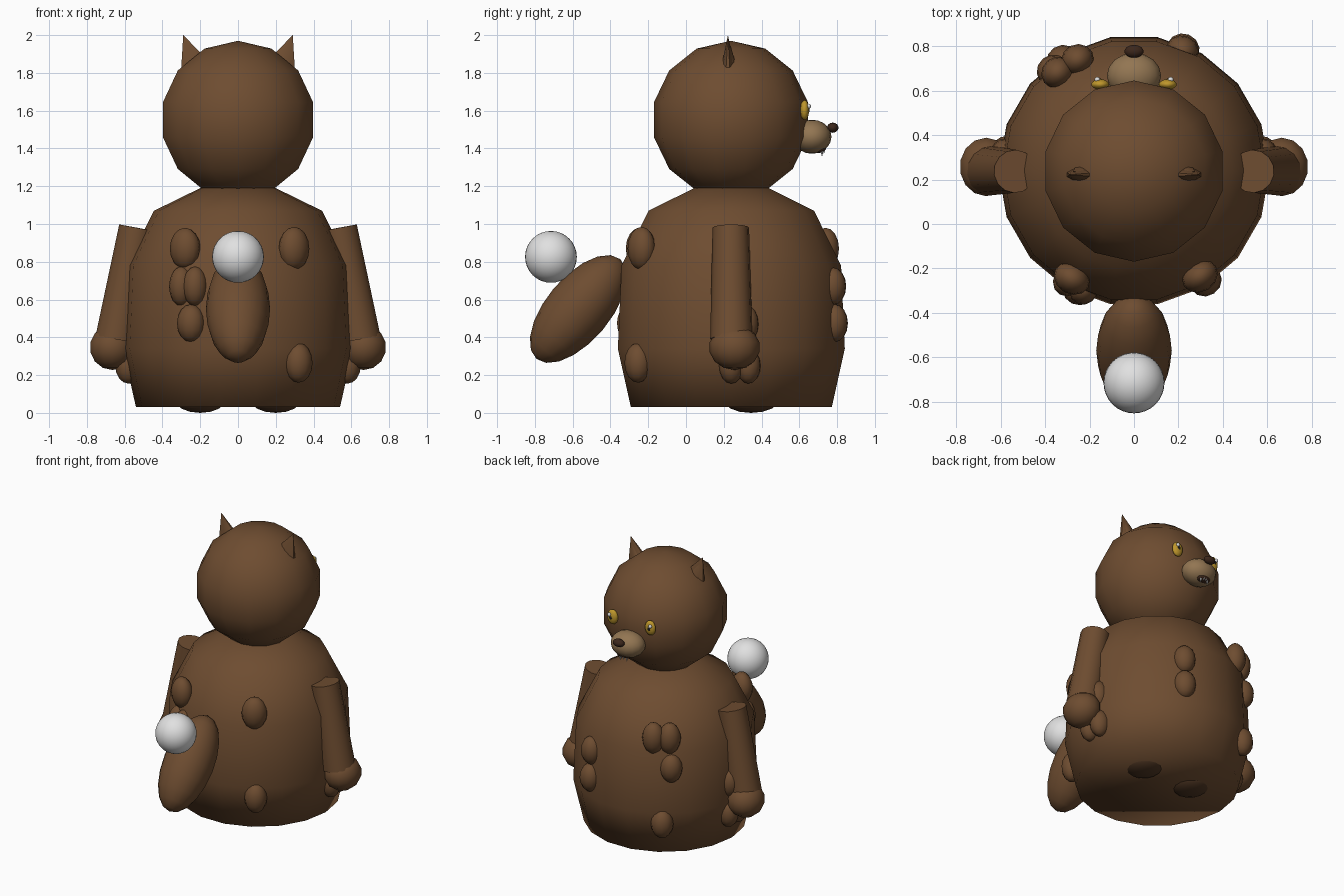
import bpy, bmesh
from math import radians, cos, sin, pi
from mathutils import Matrix, Vector

cube = bpy.data.objects.get("Cube")
if cube:
    bpy.data.objects.remove(cube)

AXIS_Y = 0.24  # the body's vertical axis


def material(name, rgb):
    m = bpy.data.materials.new(name)
    m.use_nodes = True
    m.diffuse_color = (*rgb, 1)
    m.node_tree.nodes["Principled BSDF"].inputs["Base Color"].default_value = (*rgb, 1)
    return m


BROWN = material("brown_fur", (0.155, 0.073, 0.03))
DARK = material("dark_brown", (0.045, 0.02, 0.011))
SOLE = material("sole_brown", (0.08, 0.038, 0.017))
TAN = material("tan_muzzle", (0.29, 0.18, 0.085))
YELLOW = material("yellow_eye", (0.52, 0.31, 0.025))
WHITE = material("white", (0.75, 0.75, 0.75))
BLACK = material("black_pupil", (0.01, 0.01, 0.01))


def finish(name, bm, mat, sharp=None):
    bmesh.ops.recalc_face_normals(bm, faces=bm.faces)
    me = bpy.data.meshes.new(name)
    bm.to_mesh(me)
    bm.free()
    ob = bpy.data.objects.new(name, me)
    bpy.context.collection.objects.link(ob)
    me.materials.append(mat)
    bpy.ops.object.select_all(action="DESELECT")
    bpy.context.view_layer.objects.active = ob
    ob.select_set(True)
    if sharp:
        bpy.ops.object.shade_smooth_by_angle(angle=radians(sharp))
    else:
        bpy.ops.object.shade_smooth()
    return ob


def ball(name, loc, radii, mat, rot=None, seg=14, rings=7):
    bm = bmesh.new()
    bmesh.ops.create_uvsphere(bm, u_segments=seg, v_segments=rings, radius=1)
    bm.transform(Matrix.LocRotScale(Vector(loc), rot, Vector(radii)))
    return finish(name, bm, mat)


def cone(name, start, end, r1, r2, mat, seg=14, flat=1.0):
    """Tapered tube from start to end, squashed along y by flat."""
    a, b = Vector(start), Vector(end)
    bm = bmesh.new()
    bmesh.ops.create_cone(bm, cap_ends=True, segments=seg, radius1=r1, radius2=r2,
                          depth=(b - a).length)
    turn = Vector((0, 0, 1)).rotation_difference(b - a)
    bm.transform(Matrix.LocRotScale((a + b) / 2, turn, Vector((1, flat, 1))))
    return finish(name, bm, mat, 40)


def lathe(name, profile, seg, mat):
    bm = bmesh.new()
    rings = [[bm.verts.new((r * cos(2 * pi * i / seg), AXIS_Y + r * sin(2 * pi * i / seg), z))
              for i in range(seg)] for r, z in profile]
    for low, high in zip(rings, rings[1:]):
        for i in range(seg):
            j = (i + 1) % seg
            bm.faces.new((low[i], low[j], high[j], high[i]))
    bm.faces.new(rings[0])
    bm.faces.new(rings[-1])
    return finish(name, bm, mat)


# Body and head
lathe("body", [(0.54, 0.03), (0.61, 0.34), (0.59, 0.78), (0.445, 1.07), (0.2, 1.19)], 18, BROWN)
ball("head", (0, 0.238, 1.552), (0.418, 0.418, 0.418), BROWN)

# Fur tufts around the body: angle, height, distance from axis, width, half height
TUFTS = [
    (240, 0.87, 0.56, 0.085, 0.11), (302, 0.87, 0.56, 0.085, 0.115),
    (239, 0.67, 0.58, 0.065, 0.105), (247, 0.67, 0.58, 0.065, 0.105),
    (245, 0.475, 0.59, 0.075, 0.1), (303, 0.265, 0.59, 0.075, 0.105),
    (68, 0.67, 0.58, 0.075, 0.1), (68, 0.475, 0.59, 0.075, 0.1),
    (128, 0.87, 0.56, 0.075, 0.11), (117, 0.87, 0.56, 0.075, 0.11),
    (129, 0.66, 0.58, 0.075, 0.1), (123, 0.26, 0.59, 0.075, 0.1),
    (0, 0.25, 0.58, 0.065, 0.095), (9, 0.25, 0.58, 0.065, 0.095), (8, 0.47, 0.58, 0.065, 0.1),
    (180, 0.25, 0.58, 0.065, 0.095), (171, 0.25, 0.58, 0.065, 0.095), (172, 0.47, 0.58, 0.065, 0.1),
]
for n, (deg, z, dist, wide, tall) in enumerate(TUFTS):
    a = radians(deg)
    ball(f"fur_tuft_{n + 1}", (dist * cos(a), AXIS_Y + dist * sin(a), z), (0.07, wide, tall),
         BROWN, Matrix.Rotation(a, 3, "Z").to_quaternion(), 12, 8)

# Tail with its white ball
ball("tail", (0, -0.57, 0.55), (0.17, 0.17, 0.345), BROWN,
     Matrix.Rotation(radians(-40), 3, "X").to_quaternion(), 16, 10)
ball("tail_ball", (0, -0.715, 0.826), (0.137, 0.137, 0.137), WHITE, None, 32, 16)

# Paired parts
for side, s in (("left", 1), ("right", -1)):
    cone(side + "_arm", (s * 0.535, 0.237, 0.98), (s * 0.645, 0.24, 0.39), 0.097, 0.112, BROWN)
    ball(side + "_hand", (s * 0.665, 0.257, 0.347), (0.122, 0.135, 0.12), BROWN)
    ball(side + "_foot", (s * 0.2, 0.345, 0.06), (0.13, 0.14, 0.06), SOLE)
    cone(side + "_ear", (s * 0.23, 0.222, 1.84), (s * 0.29, 0.222, 2.0), 0.08, 0.0, BROWN, 10, 0.42)
    cone(side + "_inner_ear", (s * 0.235, 0.24, 1.85), (s * 0.275, 0.235, 1.95),
         0.045, 0.0, BROWN, 8, 0.5)
    ball(side + "_eye", (s * 0.152, 0.628, 1.603), (0.041, 0.024, 0.053), YELLOW)
    ball(side + "_pupil", (s * 0.154, 0.645, 1.603), (0.013, 0.01, 0.017), BLACK, None, 10, 6)
    ball(side + "_eye_glint", (s * 0.165, 0.65, 1.624), (0.013, 0.012, 0.013), WHITE, None, 10, 6)
    cone(side + "_fang", (s * 0.027, 0.72, 1.392), (s * 0.027, 0.72, 1.355), 0.009, 0.0, WHITE, 8)
    cone(side + "_small_tooth", (s * 0.009, 0.73, 1.392), (s * 0.009, 0.73, 1.37),
         0.007, 0.0, WHITE, 8)

# Muzzle, nose and mouth
ball("muzzle", (0, 0.667, 1.462), (0.122, 0.103, 0.09), TAN, None, 16, 10)
ball("nose", (0, 0.777, 1.51), (0.044, 0.03, 0.027), DARK)
ball("mouth", (0, 0.715, 1.392), (0.052, 0.03, 0.013), DARK,
     Matrix.Rotation(radians(25), 3, "X").to_quaternion())
